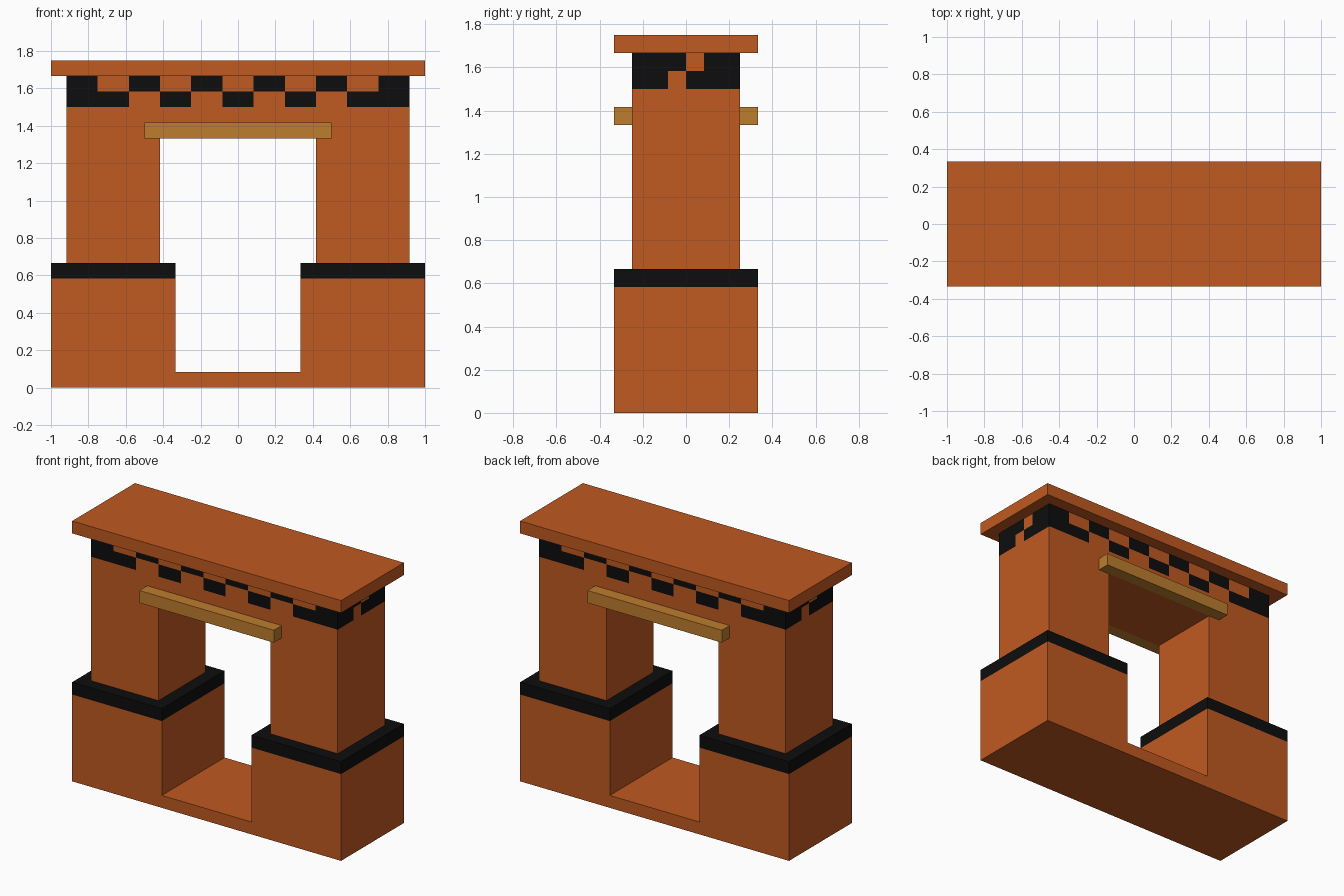
import bpy, bmesh
from mathutils import Vector

cube = bpy.data.objects.get("Cube")
if cube:
    bpy.data.objects.remove(cube, do_unlink=True)

U = 1 / 12  # one design unit; the model is 24 x 8 x 21 units


def material(name, rgb):
    m = bpy.data.materials.new(name)
    m.use_nodes = True
    m.diffuse_color = (*rgb, 1)
    m.node_tree.nodes["Principled BSDF"].inputs["Base Color"].default_value = (*rgb, 1)
    return m


brick = material("orange_brick", (0.527, 0.100, 0.0152))
black = material("black_trim", (0.004, 0.004, 0.004))
wood = material("golden_wood", (0.515, 0.205, 0.027))


def finish(name, bm, mats):
    bmesh.ops.recalc_face_normals(bm, faces=bm.faces)
    bmesh.ops.scale(bm, vec=(U, U, U), verts=bm.verts)
    me = bpy.data.meshes.new(name)
    bm.to_mesh(me)
    bm.free()
    for m in mats:
        me.materials.append(m)
    ob = bpy.data.objects.new(name, me)
    bpy.context.collection.objects.link(ob)
    return ob


def extrude_half(half, y0, y1):
    """Mirror a half profile (x, z) across x = 0 and extrude it from y0 to y1."""
    bm = bmesh.new()
    points = half + [(-x, z) for x, z in reversed(half)]
    face = bm.faces.new([bm.verts.new((x, y0, z)) for x, z in points])
    geom = bmesh.ops.extrude_face_region(bm, geom=[face])["geom"]
    bmesh.ops.translate(bm, vec=(0, y1 - y0, 0),
                        verts=[g for g in geom if isinstance(g, bmesh.types.BMVert)])
    bmesh.ops.recalc_face_normals(bm, faces=bm.faces)
    return bm


def cut(bm, axis, value, above=-1):
    """Cut all faces lying above a height with an axis-aligned plane."""
    faces = [f for f in bm.faces if f.calc_center_median().z > above]
    edges = {e for f in faces for e in f.edges}
    verts = {v for f in faces for v in f.verts}
    co, no = Vector((0, 0, 0)), Vector((0, 0, 0))
    co[axis], no[axis] = value, 1
    bmesh.ops.bisect_plane(bm, geom=list(verts) + list(edges) + faces,
                           plane_co=co, plane_no=no, dist=1e-4)


# Base: floor joining two pedestals, each with a black top course
bm = extrude_half([(12, 0), (12, 8), (4, 8), (4, 1)], -4, 4)
cut(bm, 2, 7)
for f in bm.faces:
    f.material_index = int(f.calc_center_median().z > 7)
finish("pedestal_base", bm, [brick, black])


# Arch: two pillars and a lintel with a checkered frieze
def frieze_is_black(c, n):
    upper = c.z > 19
    if abs(n.y) > 0.5:
        k = abs(round(c.x / 2))
        return k == 5 or (k % 2 == 1) == upper
    if abs(n.x) > 0.5:
        s = c.y * (1 if n.x > 0 else -1)
        return not (0 < s < 1 if upper else -1 < s < 0)
    return False


bm = extrude_half([(5, 16), (5, 8), (11, 8), (11, 20)], -3, 3)
cut(bm, 2, 18)
cut(bm, 2, 19)
for x in range(-9, 10, 2):
    cut(bm, 0, x, above=18)
for y in (-1, 0, 1):
    cut(bm, 1, y, above=18)
bm.normal_update()
for f in bm.faces:
    c = f.calc_center_median()
    f.material_index = int(c.z > 18 and frieze_is_black(c, f.normal))
finish("arch", bm, [brick, black])

# Top slab, and a wooden beam on the front and the back
finish("top_slab", extrude_half([(12, 20), (12, 21)], -4, 4), [brick])
for name, y in (("front_beam", -4), ("back_beam", 3)):
    finish(name, extrude_half([(6, 16), (6, 17)], y, y + 1), [wood])
